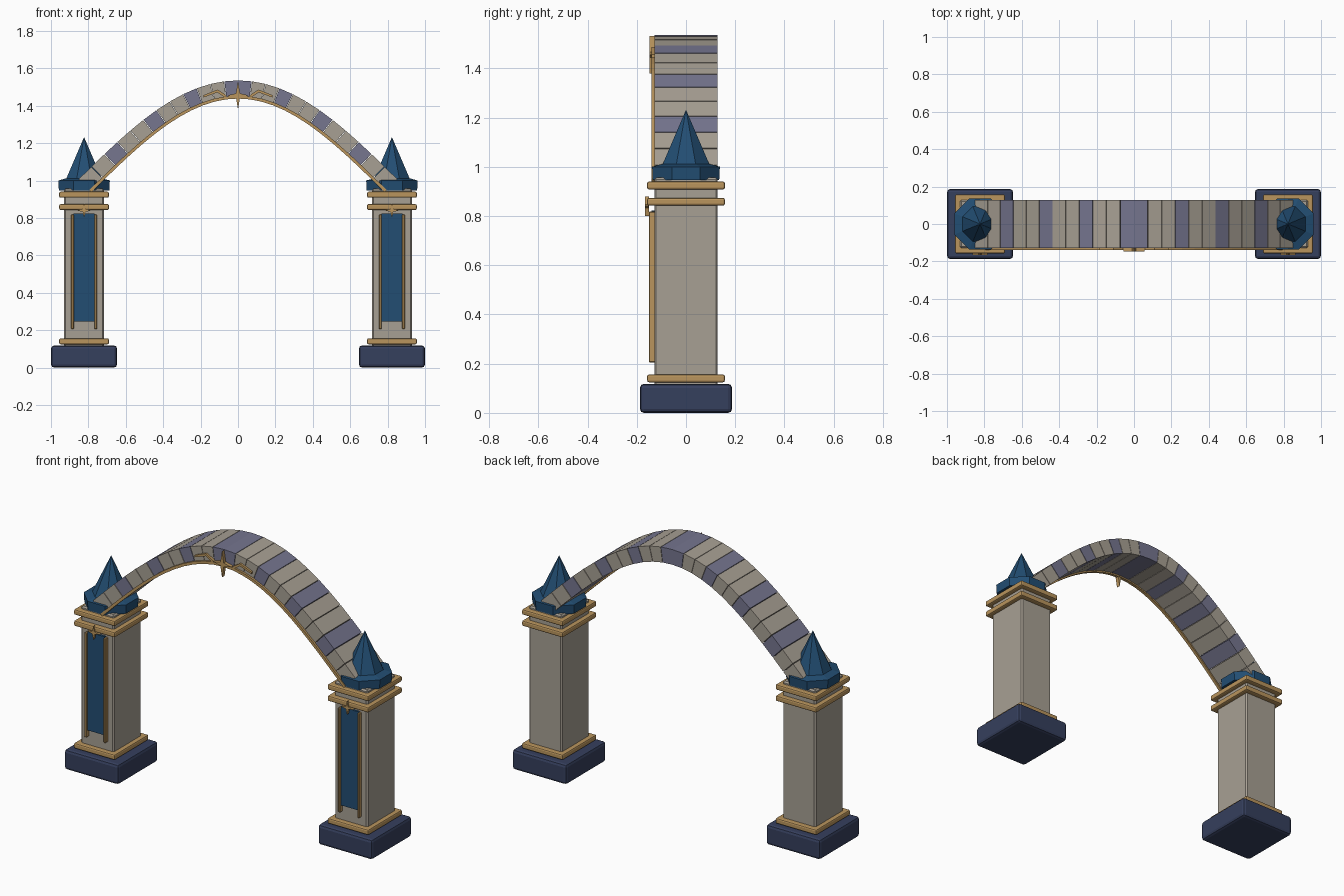
import bpy, bmesh, math
from mathutils import Vector

if "Cube" in bpy.data.objects:
    bpy.data.objects.remove(bpy.data.objects["Cube"])


def material(name, rgb):
    m = bpy.data.materials.new(name)
    m.diffuse_color = (*rgb, 1)
    m.use_nodes = True
    m.node_tree.nodes["Principled BSDF"].inputs["Base Color"].default_value = m.diffuse_color
    return m


STONE = material("warm_stone", (0.39, 0.352, 0.295))
SLATE = material("violet_stone", (0.18, 0.18, 0.275))
GOLD = material("gold", (0.49, 0.30, 0.11))
BLUE = material("roof_blue", (0.016, 0.075, 0.17))
NAVY = material("navy_base", (0.036, 0.05, 0.11))


def finish(name, bm, *mats):
    bmesh.ops.recalc_face_normals(bm, faces=bm.faces)
    me = bpy.data.meshes.new(name)
    bm.to_mesh(me)
    bm.free()
    for m in mats:
        me.materials.append(m)
    ob = bpy.data.objects.new(name, me)
    bpy.context.collection.objects.link(ob)
    return ob


def box(name, x, y, z, mat, bevel=0.0, segments=2):
    """Box from (min, max) ranges, optionally with bevelled edges."""
    bm = bmesh.new()
    bmesh.ops.create_cube(bm, size=1)
    for v in bm.verts:
        v.co = [r[0] + (c + 0.5) * (r[1] - r[0]) for c, r in zip(v.co, (x, y, z))]
    if bevel:
        bmesh.ops.bevel(bm, geom=bm.edges[:], offset=bevel, segments=segments,
                        profile=0.5, affect='EDGES')
    return finish(name, bm, mat)


def prism(bm, pts, y0, y1, index=0):
    """Extrude an x-z outline between two depths."""
    a = [bm.verts.new((x, y0, z)) for x, z in pts]
    b = [bm.verts.new((x, y1, z)) for x, z in pts]
    n = len(pts)
    faces = [bm.faces.new(a), bm.faces.new(b[::-1])]
    faces += [bm.faces.new((a[i], b[i], b[(i + 1) % n], a[(i + 1) % n])) for i in range(n)]
    for f in faces:
        f.material_index = index


def star(name, cx, cz, w, h, y0, y1):
    """Four-pointed star plate."""
    pts = []
    for k in range(8):
        a = k * math.pi / 4
        r = 1 if k % 2 == 0 else 0.27
        q = min(w, h) if k % 2 else 0
        pts.append((cx + math.cos(a) * r * (q or w), cz + math.sin(a) * r * (q or h)))
    bm = bmesh.new()
    prism(bm, pts, y0, y1)
    return finish(name, bm, GOLD)


def spire(name, cx):
    """Eight-sided collar and pointed roof."""
    bm = bmesh.new()
    rings = []
    for r, z in ((0.146, 0.947), (0.149, 1.0), (0.102, 1.012)):
        rings.append([bm.verts.new((cx + r * math.cos((k + 0.5) * math.pi / 4),
                                    r * math.sin((k + 0.5) * math.pi / 4), z))
                      for k in range(8)])
    tip = bm.verts.new((cx, 0, 1.232))
    bm.faces.new(rings[0])
    for k in range(8):
        j = (k + 1) % 8
        for lo, hi in zip(rings, rings[1:]):
            bm.faces.new((lo[k], lo[j], hi[j], hi[k]))
        bm.faces.new((rings[2][k], rings[2][j], tip))
    return finish(name, bm, BLUE)


# Two matching pillars
for side, s in (("left", -1), ("right", 1)):
    c = 0.823 * s

    def span(h):
        return (c - h, c + h)

    box(side + "_base", span(0.176), (-0.187, 0.187), (0, 0.118), NAVY, 0.016)
    box(side + "_pillar", span(0.107), (-0.129, 0.129), (0.1, 0.956), STONE, 0.008, 1)
    for part, z0, z1 in (("foot_trim", 0.124, 0.156), ("lower_cap_trim", 0.842, 0.874),
                         ("upper_cap_trim", 0.908, 0.94)):
        box(f"{side}_{part}", span(0.133), (-0.158, 0.158), (z0, z1), GOLD, 0.008)
    # Banner panel with its rails and star
    box(side + "_banner", span(0.056), (-0.141, -0.125), (0.245, 0.823), BLUE)
    for tag, d in (("outer", s), ("inner", -s)):
        x = c + d * 0.062
        box(f"{side}_{tag}_rail", (x - 0.007, x + 0.007), (-0.151, -0.125),
            (0.205, 0.818), GOLD, 0.003, 1)
    star(side + "_banner_star", c, 0.84, 0.04, 0.039, -0.166, -0.15)
    spire(side + "_spire", c)

# Arch: blocks evenly spaced along a sine curve
HALF, Z0, RISE, N = 0.82, 0.975, 0.515, 24


def arch_point(x, off):
    a = math.pi * x / (2 * HALF)
    slope = -RISE * math.pi / (2 * HALF) * math.sin(a)
    n = Vector((-slope, 1)).normalized()
    return (x + n.x * off, Z0 + RISE * math.cos(a) + n.y * off)


bm = bmesh.new()
step = 2 * HALF / N
for i in range(N):
    k = i - N // 2 if i >= N // 2 else N // 2 - 1 - i
    x0, x1 = -HALF + i * step, -HALF + (i + 1) * step
    g = 0.0012
    xa = x0 + (0 if i == N // 2 else g)
    xb = x1 - (0 if i == N // 2 - 1 else g)
    prism(bm, [arch_point(xa, -0.044), arch_point(xb, -0.044),
               arch_point(xb, 0.045), arch_point(xa, 0.045)],
          -0.128, 0.128, 1 if k % 3 == 0 else 0)
finish("arch_blocks", bm, STONE, SLATE)

# Gold edging along the inner front edge
bm = bmesh.new()
xs = [-HALF + i * step for i in range(N + 1)]
prism(bm, [arch_point(x, -0.052) for x in xs] + [arch_point(x, -0.036) for x in xs[::-1]],
      -0.14, -0.122)
finish("arch_edging", bm, GOLD)

# Star and bent sprigs at the crown
star("crown_star", 0, 1.455, 0.057, 0.076, -0.148, -0.125)
for side, s in (("left", -1), ("right", 1)):
    bm = bmesh.new()
    prism(bm, [(s * x, z) for x, z in ((0.06, 1.455), (0.11, 1.486), (0.185, 1.456),
                                       (0.185, 1.444), (0.11, 1.471), (0.068, 1.443))],
          -0.14, -0.125)
    finish(side + "_crown_sprig", bm, GOLD)
